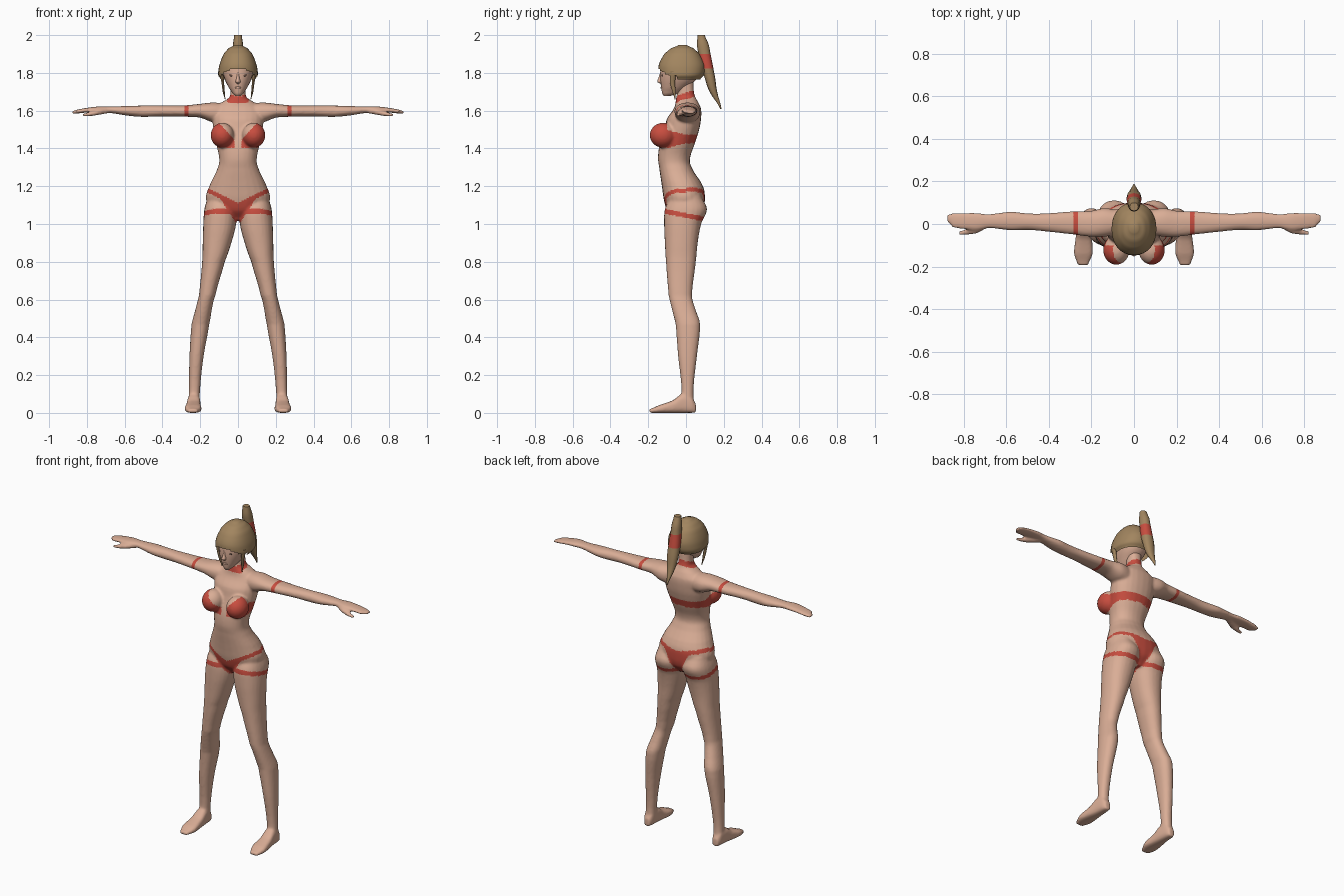
import bpy, bmesh
from math import cos, sin, pi, copysign
from mathutils import Matrix, Vector

cube = bpy.data.objects.get("Cube")
if cube:
    bpy.data.objects.remove(cube)


def material(name, color):
    m = bpy.data.materials.new(name)
    m.use_nodes = True
    m.diffuse_color = (*color, 1)
    m.node_tree.nodes["Principled BSDF"].inputs["Base Color"].default_value = (*color, 1)
    return m


SKIN = material("skin", (0.70, 0.42, 0.305))
RED = material("red_cloth", (0.58, 0.075, 0.05))
HAIR = material("tan_hair", (0.36, 0.235, 0.115))
DARK = material("eye_brown", (0.14, 0.08, 0.06))


def smooth_rings(rings, steps):
    """Catmull-Rom interpolation between the given rings."""
    out = []
    last = len(rings) - 1
    for i in range(last):
        p0, p1 = rings[max(i - 1, 0)], rings[i]
        p2, p3 = rings[i + 1], rings[min(i + 2, last)]
        for k in range(steps):
            t = k / steps
            out.append([b + t * (c - a + t * (2 * a - 5 * b + 4 * c - d
                        + t * (3 * (b - c) + d - a))) / 2 if j else b + t * (c - b)
                        for j, (a, b, c, d) in enumerate(zip(p0, p1, p2, p3))])
    return out + [rings[-1]]


def loft(bm, axis, rings, side=1, sides=24, steps=4, power=0.9):
    """Rings hold a position on the axis, then the low and high limits of the other two axes."""
    loops = []
    for pos, a0, a1, b0, b1 in smooth_rings(rings, steps):
        loop = []
        for k in range(sides):
            c, s = cos(2 * pi * k / sides), sin(2 * pi * k / sides)
            a = (a0 + a1) / 2 + (a1 - a0) / 2 * copysign(abs(c) ** power, c)
            b = (b0 + b1) / 2 + (b1 - b0) / 2 * copysign(abs(s) ** power, s)
            x, y, z = {"x": (pos, a, b), "y": (a, pos, b), "z": (a, b, pos)}[axis]
            loop.append(bm.verts.new((x * side, y, z)))
        loops.append(loop)
    faces = [bm.faces.new(loops[0]), bm.faces.new(loops[-1])]
    for lo, hi in zip(loops, loops[1:]):
        for k in range(sides):
            n = (k + 1) % sides
            faces.append(bm.faces.new((lo[k], lo[n], hi[n], hi[k])))
    bmesh.ops.recalc_face_normals(bm, faces=faces)


def ball(bm, center, radii):
    bmesh.ops.create_uvsphere(bm, u_segments=24, v_segments=16, radius=1,
                              matrix=Matrix.LocRotScale(Vector(center), None, Vector(radii)))


def finish(name, bm, *mats):
    mesh = bpy.data.meshes.new(name)
    bm.to_mesh(mesh)
    bm.free()
    ob = bpy.data.objects.new(name, mesh)
    bpy.context.collection.objects.link(ob)
    for m in mats:
        mesh.materials.append(m)
    bpy.ops.object.select_all(action="DESELECT")
    ob.select_set(True)
    bpy.context.view_layer.objects.active = ob
    bpy.ops.object.shade_smooth_by_angle(angle=0.9)
    return ob


def even(rows):
    """Rings symmetric in x, given by half width."""
    return [(z, -w, w, y0, y1) for z, w, y0, y1 in rows]


# Body: torso and neck
body = bmesh.new()
loft(body, "z", even([
    (1.02, .04, -.06, .05), (1.07, .13, -.1, .09), (1.13, .17, -.118, .1),
    (1.2, .152, -.128, .09), (1.3, .107, -.142, .03), (1.35, .1, -.148, .022),
    (1.42, .115, -.14, .045), (1.5, .13, -.115, .07), (1.56, .135, -.1, .08),
    (1.61, .13, -.065, .08), (1.645, .085, -.055, .065), (1.67, .046, -.052, .05),
    (1.7, .04, -.045, .042), (1.76, .04, -.05, .04)]))

for s in (1, -1):
    ball(body, (s * .083, -.122, 1.47), (.062, .07, .066))
    # Legs
    loft(body, "z", [
        (1.15, .03, .16, -.08, .08), (1.08, .008, .178, -.112, .112),
        (1, .01, .184, -.116, .08), (.9, .035, .187, -.112, .062),
        (.8, .07, .19, -.106, .052), (.62, .12, .207, -.092, .032),
        (.55, .138, .225, -.075, .05), (.47, .152, .246, -.055, .075),
        (.3, .182, .257, -.042, .058), (.13, .2, .26, -.024, .04),
        (.05, .203, .262, -.03, .042)], s)
    # Feet
    loft(body, "y", [
        (.052, .215, .252, 0, .05), (.03, .206, .262, 0, .09), (-.02, .2, .268, 0, .1),
        (-.07, .197, .275, 0, .066), (-.14, .194, .282, 0, .042),
        (-.195, .215, .265, 0, .02)], s, power=.7)
    # Arms and hands
    loft(body, "x", [
        (.07, -.05, .065, 1.53, 1.64), (.14, -.06, .075, 1.54, 1.643),
        (.2, -.06, .062, 1.563, 1.636), (.28, -.05, .06, 1.568, 1.628),
        (.42, -.035, .05, 1.57, 1.627), (.5, -.028, .05, 1.567, 1.627),
        (.58, -.03, .058, 1.573, 1.625), (.68, -.02, .047, 1.588, 1.622),
        (.74, -.03, .052, 1.591, 1.622), (.8, -.024, .053, 1.59, 1.615),
        (.85, -.018, .052, 1.585, 1.606), (.878, .01, .045, 1.582, 1.598)], s)
    # Thumbs
    loft(body, "x", [
        (.69, -.02, .02, 1.585, 1.612), (.74, -.045, -.005, 1.577, 1.607),
        (.785, -.05, -.022, 1.57, 1.594), (.825, -.052, -.034, 1.568, 1.584)], s, 12)
body = finish("body", body, SKIN, RED)

# Fuse the body into one skin
fuse = body.modifiers.new("fuse", "REMESH")
fuse.mode = "VOXEL"
fuse.voxel_size = .007
relax = body.modifiers.new("relax", "SMOOTH")
relax.factor = .5
relax.iterations = 5
for mod in ("fuse", "relax"):
    bpy.ops.object.modifier_apply(modifier=mod)


def is_red(x, y, z):
    x = abs(x)
    # Choker and arm bands
    if x < .056 and abs(z - 1.677 - .35 * y) < .018:
        return True
    if .262 < x < .284 and z > 1.5:
        return True
    # Bikini top: cups, then the strap round the back
    if y < -.1:
        if x > .02 and 1.405 < z < 1.535 - 1.1 * max(0, .1 - x):
            return True
    elif x < .17 and abs(z - 1.45) < .022 + .25 * max(0, -y):
        return True
    # Bikini bottom: thigh straps, waist strap and the front and back panels
    if 1 < z < 1.22 and x < .2:
        if abs(z - 1.045 + .2 * y) < .013:
            return True
        if y < 0:
            top, half = 1.11 + .5 * x, .02 + .65 * (z - 1.02)
        else:
            top, half = 1.17 + .17 * x, .015 + .5 * (z - 1.03)
        top = min(top, 1.2)
        return z < top and (z > top - .024 or x < half)
    return False


for p in body.data.polygons:
    p.material_index = int(is_red(*p.center))
bpy.ops.object.shade_smooth()

# Head with nose and lips
head = bmesh.new()
loft(head, "z", even([
    (1.677, .014, -.118, -.085), (1.69, .028, -.126, -.04), (1.72, .048, -.131, 0),
    (1.76, .068, -.136, .05), (1.8, .08, -.136, .075), (1.85, .083, -.128, .08),
    (1.9, .06, -.09, .05)]))
loft(head, "z", even([
    (1.742, .006, -.135, -.12), (1.752, .013, -.152, -.12),
    (1.775, .008, -.145, -.12), (1.805, .005, -.136, -.12)]), sides=12)
ball(head, (0, -.128, 1.722), (.017, .007, .006))
finish("head", head, SKIN)

# Eyes
eyes = bmesh.new()
for s in (1, -1):
    ball(eyes, (s * .032, -.126, 1.787), (.014, .004, .006))
finish("eyes", eyes, DARK)

# Hair cap, with an arched opening over the face
cap = bmesh.new()
loft(cap, "z", even([
    (1.765, .09, -.12, .075), (1.785, .104, -.14, .093), (1.81, .104, -.146, .1),
    (1.85, .096, -.142, .097), (1.9, .076, -.115, .072), (1.93, .05, -.08, .04),
    (1.947, .02, -.04, .005)]), sides=32)
opening = [f for f in cap.faces if (c := f.calc_center_median()).y < -.04
           and c.z < 1.822 - 4 * c.x ** 2 or c.z < 1.766]
bmesh.ops.delete(cap, geom=opening, context="FACES")
finish("hair_cap", cap, HAIR)

# Loose locks beside the face
locks = bmesh.new()
for s in (1, -1):
    loft(locks, "z", [
        (1.81, .08, .1, -.085, -.05), (1.75, .074, .088, -.085, -.058),
        (1.7, .07, .081, -.072, -.055), (1.66, .067, .07, -.06, -.055)], s, 8)
finish("side_locks", locks, HAIR)

# Ponytail with its red wrap
tail = bmesh.new()
loft(tail, "z", even([
    (2, .02, .062, .1), (1.95, .027, .058, .12), (1.9, .03, .066, .13),
    (1.84, .034, .078, .142), (1.77, .034, .1, .155), (1.7, .024, .125, .165),
    (1.61, .003, .18, .188)]), sides=12)
tail = finish("ponytail", tail, HAIR, RED)
for p in tail.data.polygons:
    p.material_index = int(1.83 < p.center.z < 1.905)
